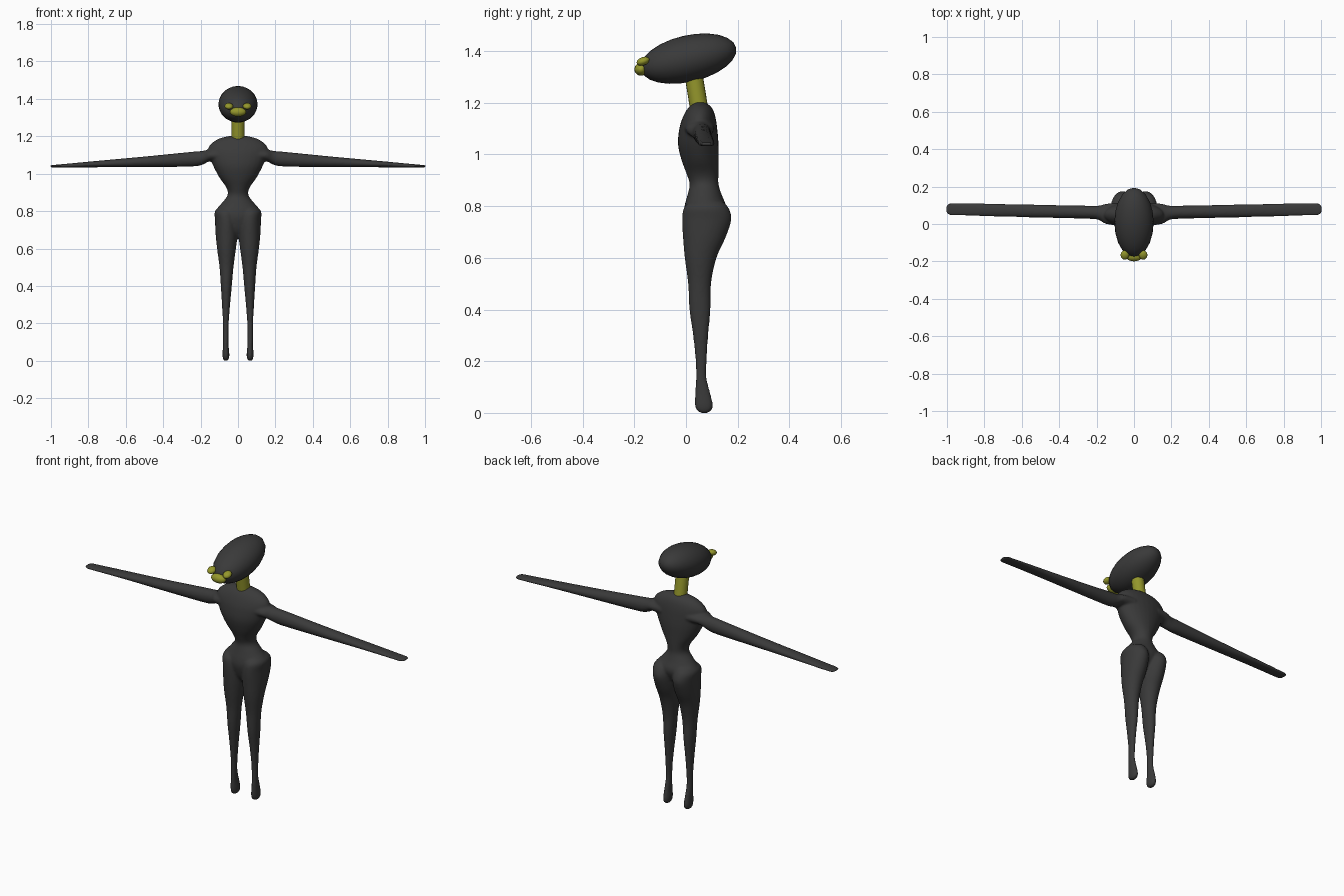
import bpy, bmesh, math
from mathutils import Vector

if "Cube" in bpy.data.objects:
    bpy.data.objects.remove(bpy.data.objects["Cube"])


def material(name, color):
    m = bpy.data.materials.new(name)
    m.diffuse_color = color
    m.use_nodes = True
    m.node_tree.nodes["Principled BSDF"].inputs["Base Color"].default_value = m.diffuse_color
    return m


DARK = material("charcoal", (0.042, 0.042, 0.042, 1))
OLIVE = material("olive", (0.30, 0.31, 0.025, 1))


def smooth_rows(rows, steps=4):
    """Catmull-Rom interpolation through section rows."""
    pts = [Vector(r) for r in rows]
    out = []
    for i in range(len(pts) - 1):
        p0, p1 = pts[max(i - 1, 0)], pts[i]
        p2, p3 = pts[i + 1], pts[min(i + 2, len(pts) - 1)]
        for k in range(steps):
            t = k / steps
            out.append(p1 + (p2 - p0) * (t / 2)
                       + (2 * p0 - 5 * p1 + 4 * p2 - p3) * (t * t / 2)
                       + (3 * p1 - p0 - 3 * p2 + p3) * (t ** 3 / 2))
    return out + [pts[-1]]


def loft(bm, rows, place, n=28):
    """Closed skin through elliptical sections: (pos, min_a, max_a, min_b, max_b)."""
    rings = []
    for pos, a0, a1, b0, b1 in rows:
        ring = []
        for i in range(n):
            t = 2 * math.pi * i / n
            a = (a0 + a1) / 2 + (a1 - a0) / 2 * math.cos(t)
            b = (b0 + b1) / 2 + (b1 - b0) / 2 * math.sin(t)
            ring.append(bm.verts.new(place(pos, a, b)))
        rings.append(ring)
    faces = [bm.faces.new(rings[0][::-1]), bm.faces.new(rings[-1])]
    for r, s in zip(rings, rings[1:]):
        for i in range(n):
            j = (i + 1) % n
            faces.append(bm.faces.new((r[i], r[j], s[j], s[i])))
    bmesh.ops.recalc_face_normals(bm, faces=faces)


# Body sections: height, x range, y range
torso = [(z, -hx, hx, f, b) for z, hx, f, b in [
    (0.66, 0.04, 0.04, 0.09), (0.70, 0.085, 0.01, 0.11), (0.76, 0.115, -0.008, 0.145),
    (0.80, 0.121, -0.006, 0.155), (0.845, 0.085, 0.006, 0.138), (0.885, 0.056, 0.014, 0.126),
    (0.925, 0.062, 0.002, 0.126), (0.98, 0.100, -0.018, 0.126), (1.04, 0.132, -0.031, 0.126),
    (1.10, 0.155, -0.026, 0.121), (1.14, 0.158, -0.014, 0.115), (1.17, 0.132, 0.001, 0.106),
    (1.19, 0.095, 0.018, 0.092), (1.202, 0.045, 0.038, 0.07)]]
leg = [
    (0.0, 0.054, 0.075, 0.055, 0.085), (0.012, 0.048, 0.081, 0.039, 0.101),
    (0.035, 0.046, 0.083, 0.034, 0.104), (0.08, 0.050, 0.081, 0.035, 0.094),
    (0.14, 0.051, 0.080, 0.038, 0.079), (0.21, 0.049, 0.081, 0.036, 0.081),
    (0.30, 0.042, 0.086, 0.027, 0.086), (0.40, 0.033, 0.092, 0.013, 0.095),
    (0.50, 0.024, 0.099, 0.008, 0.097), (0.60, 0.011, 0.112, -0.005, 0.118),
    (0.68, 0.001, 0.120, -0.012, 0.154), (0.75, 0.001, 0.123, -0.015, 0.176),
    (0.795, 0.006, 0.125, -0.008, 0.164), (0.82, 0.025, 0.105, 0.02, 0.14)]
# Arm sections: distance out, y range, z range
arm = [
    (0.08, -0.01, 0.115, 1.065, 1.135), (0.15, 0.0, 0.108, 1.066, 1.130),
    (0.19, 0.022, 0.098, 1.048, 1.122), (0.25, 0.028, 0.098, 1.038, 1.117),
    (0.50, 0.034, 0.103, 1.035, 1.092), (0.75, 0.040, 0.109, 1.034, 1.069),
    (0.96, 0.044, 0.114, 1.032, 1.049), (0.988, 0.046, 0.113, 1.032, 1.047),
    (1.003, 0.057, 0.102, 1.034, 1.045)]

# Slender body: torso, legs and arms fused into one skin
bm = bmesh.new()
loft(bm, smooth_rows(torso), lambda p, a, b: (a, b, p))
for s in (-1, 1):
    loft(bm, smooth_rows(leg), lambda p, a, b: (s * a, b, p))
    loft(bm, smooth_rows(arm), lambda p, a, b: (s * p, a, b))
mesh = bpy.data.meshes.new("body")
bm.to_mesh(mesh)
bm.free()
body = bpy.data.objects.new("body", mesh)
bpy.context.collection.objects.link(body)
mesh.materials.append(DARK)
fuse = body.modifiers.new("fuse", 'REMESH')
fuse.mode = 'VOXEL'
fuse.voxel_size = 0.006
fuse.use_smooth_shade = True
soften = body.modifiers.new("soften", 'SMOOTH')
soften.factor = 0.5
soften.iterations = 8


def ellipsoid(name, loc, radii, tilt, mat, turn=0, segs=16, rings=10):
    bpy.ops.mesh.primitive_uv_sphere_add(segments=segs, ring_count=rings, location=loc,
                                         rotation=(math.radians(tilt), 0, math.radians(turn)))
    ob = bpy.context.object
    ob.name = name
    ob.scale = radii
    ob.data.materials.append(mat)
    bpy.ops.object.shade_smooth()
    return ob


# Tilted egg-shaped head
ellipsoid("head", (0, 0.009, 1.371), (0.105, 0.190, 0.090), 13, DARK, segs=20, rings=12)

# Beak and eyes
ellipsoid("beak", (0, -0.174, 1.330), (0.044, 0.026, 0.025), 13, OLIVE)
for side, x in (("left", 0.049), ("right", -0.049)):
    ellipsoid(side + "_eye", (x, -0.166, 1.361), (0.023, 0.026, 0.016), 20, OLIVE)

# Neck leaning slightly forward
low, high = Vector((0, 0.060, 1.12)), Vector((0, 0.026, 1.33))
axis = high - low
bpy.ops.mesh.primitive_cylinder_add(vertices=20, radius=0.035, depth=axis.length,
                                    location=(low + high) / 2,
                                    rotation=axis.to_track_quat('Z', 'Y').to_euler())
neck = bpy.context.object
neck.name = "neck"
neck.data.materials.append(OLIVE)
bpy.ops.object.shade_smooth_by_angle()
